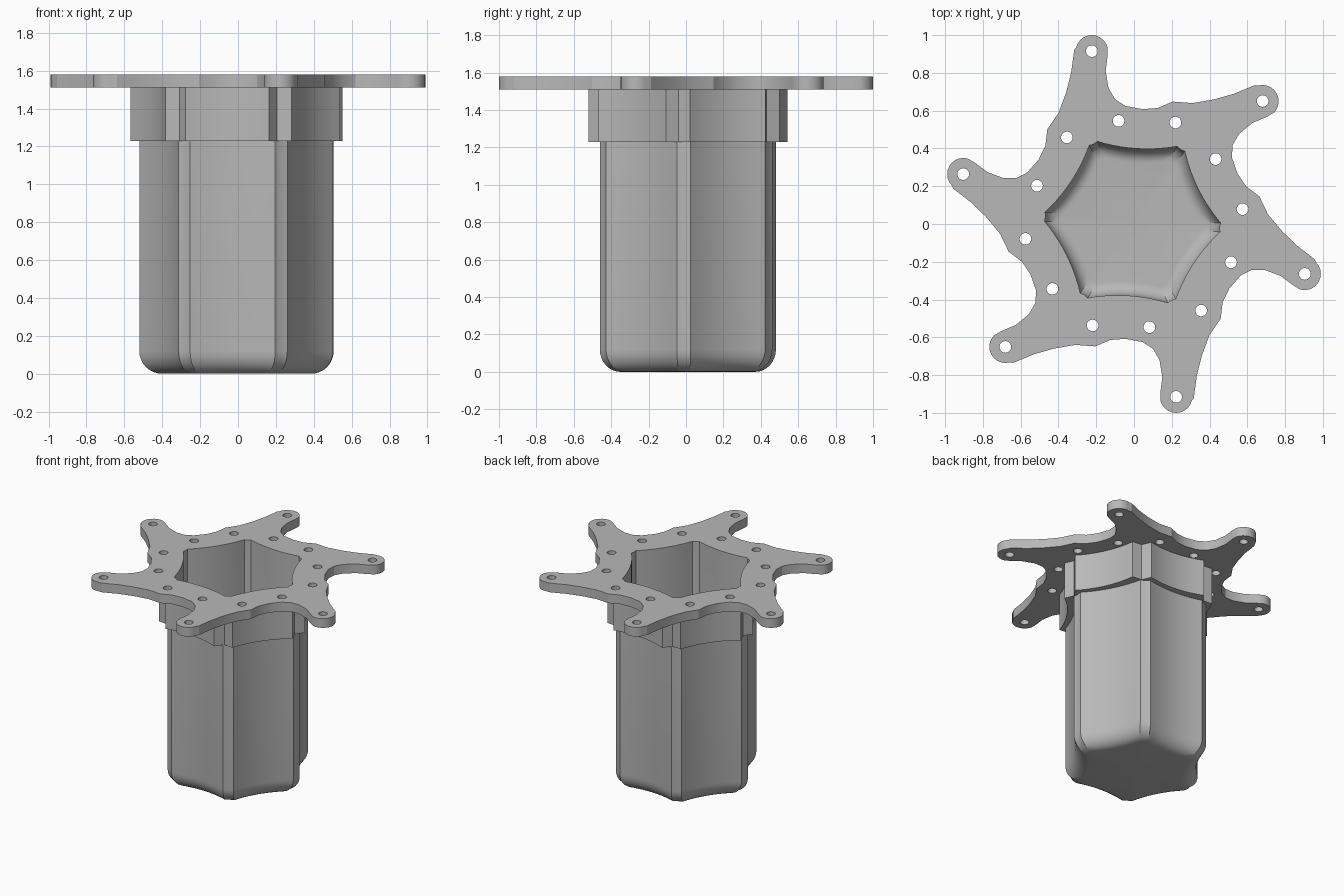
import bpy, bmesh, math
from mathutils import Vector, Matrix

cube = bpy.data.objects.get("Cube")
if cube:
    bpy.data.objects.remove(cube, do_unlink=True)

CENTRE = Vector((-0.008, 0.01))
PLATE_BOTTOM, PLATE_TOP, COLLAR_BOTTOM = 1.51, 1.58, 1.23

grey = bpy.data.materials.new("plain grey")
grey.use_nodes = True
grey.diffuse_color = (0.48, 0.48, 0.48, 1)
grey.node_tree.nodes["Principled BSDF"].inputs["Base Color"].default_value = (0.48, 0.48, 0.48, 1)


def turn(p, degrees):
    return Matrix.Rotation(math.radians(degrees), 2) @ Vector(p)


def hexagon(radius, half, groove, sag, phase, steps=10):
    """Six cut corners joined by hollow sides."""
    pts = []
    for k in range(6):
        a = phase + 60 * k
        pts += [turn(p, a) for p in ((radius, -half), (radius - groove, 0), (radius, half))]
        start, end = turn((radius, half), a), turn((radius, -half), a + 60)
        inward = turn((-1, 0), a + 30)
        for i in range(1, steps):
            t = i / steps
            pts.append(start.lerp(end, t) + inward * sag * 4 * t * (1 - t))
    return pts


def moved(pts, scale=1.0):
    return [p * scale + CENTRE for p in pts]


def circle(c, r, n=20):
    return [Vector(c) + turn((r, 0), 360 * i / n) for i in range(n)]


def finish(obj):
    obj.data.materials.clear()
    obj.data.materials.append(grey)
    for o in bpy.context.selected_objects:
        o.select_set(False)
    bpy.context.view_layer.objects.active = obj
    obj.select_set(True)
    bpy.ops.object.shade_smooth_by_angle(angle=math.radians(25))


def slab(name, loops, low, high):
    """Flat plate from an outline and its holes."""
    curve = bpy.data.curves.new(name, "CURVE")
    curve.dimensions = "2D"
    curve.fill_mode = "BOTH"
    curve.extrude = (high - low) / 2
    for loop in loops:
        spline = curve.splines.new("POLY")
        spline.points.add(len(loop) - 1)
        for point, p in zip(spline.points, loop):
            point.co = (p.x, p.y, 0, 1)
        spline.use_cyclic_u = True
    temp = bpy.data.objects.new(name + " outline", curve)
    bpy.context.collection.objects.link(temp)
    bpy.context.view_layer.update()
    mesh = bpy.data.meshes.new_from_object(temp.evaluated_get(bpy.context.evaluated_depsgraph_get()))
    bpy.data.objects.remove(temp, do_unlink=True)
    bm = bmesh.new()
    bm.from_mesh(mesh)
    bmesh.ops.translate(bm, verts=bm.verts, vec=(0, 0, (low + high) / 2))
    bmesh.ops.remove_doubles(bm, verts=bm.verts, dist=0.0001)
    bmesh.ops.recalc_face_normals(bm, faces=bm.faces)
    bm.to_mesh(mesh)
    bm.free()
    obj = bpy.data.objects.new(name, mesh)
    bpy.context.collection.objects.link(obj)
    finish(obj)


outer = hexagon(0.512, 0.036, 0.005, 0.03, -2.5)
inner = hexagon(0.465, 0.024, 0.004, 0.025, -3.5)
collar = hexagon(0.555, 0.065, 0.037, 0.035, -5.5)

# Cup: outer skin, rim, inner skin and rounded floor
bm = bmesh.new()


def bowl(profile, floor, radius, size):
    """Rings from the flat floor up to the rim."""
    levels = []
    for i in range(9):
        a = math.pi / 2 * i / 8
        levels.append((1 - radius * (1 - math.sin(a)) / size, floor + radius * (1 - math.cos(a))))
    levels.append((1, PLATE_BOTTOM))
    return [[bm.verts.new((p.x, p.y, z)) for p in moved(profile, s)] for s, z in levels]


shell_rings = bowl(outer, 0, 0.12, 0.512)
cavity_rings = bowl(inner, 0.04, 0.09, 0.465)
rings = shell_rings + cavity_rings[::-1]
for a, b in zip(rings, rings[1:]):
    for i in range(len(a)):
        j = (i + 1) % len(a)
        bm.faces.new((a[i], a[j], b[j], b[i]))
for ring, z in ((shell_rings[0], 0), (cavity_rings[0], 0.04)):
    hub = bm.verts.new((CENTRE.x, CENTRE.y, z))
    for i in range(len(ring)):
        bm.faces.new((ring[i], ring[(i + 1) % len(ring)], hub))
bmesh.ops.recalc_face_normals(bm, faces=bm.faces)
mesh = bpy.data.meshes.new("cup")
bm.to_mesh(mesh)
bm.free()
cup = bpy.data.objects.new("cup", mesh)
bpy.context.collection.objects.link(cup)
finish(cup)

# Collar with grooved corners under the flange
slab("collar", [moved(collar), moved(outer, 0.97)], COLLAR_BOTTOM, PLATE_BOTTOM)

# Six-armed flange: one sector of the edge, ending in a rounded arm tip
sector = [(-0.14, 0.89), (-0.15, 0.81), (-0.135, 0.72), (-0.10, 0.66), (-0.045, 0.625),
          (0.045, 0.608), (0.125, 0.614), (0.205, 0.648), (0.31, 0.64), (0.425, 0.66),
          (0.53, 0.69), (0.64, 0.735)]
tip = Vector((0.68, 0.65))
sector = [Vector(p) for p in sector]
sector += [tip + turn((0.086, 0), 105 - 15 * i) for i in range(11)]
edge = [turn(p, -60 * k) for k in range(6) for p in sector]
holes = []
for k in range(6):
    for radius, angle, size in ((0.942, 43.7, 0.031), (0.58, 7.8, 0.031), (0.552, 38.5, 0.031)):
        holes.append(circle(turn((radius, 0), angle + 60 * k), size))
slab("flange", [edge, moved(inner)] + holes, PLATE_BOTTOM, PLATE_TOP)
